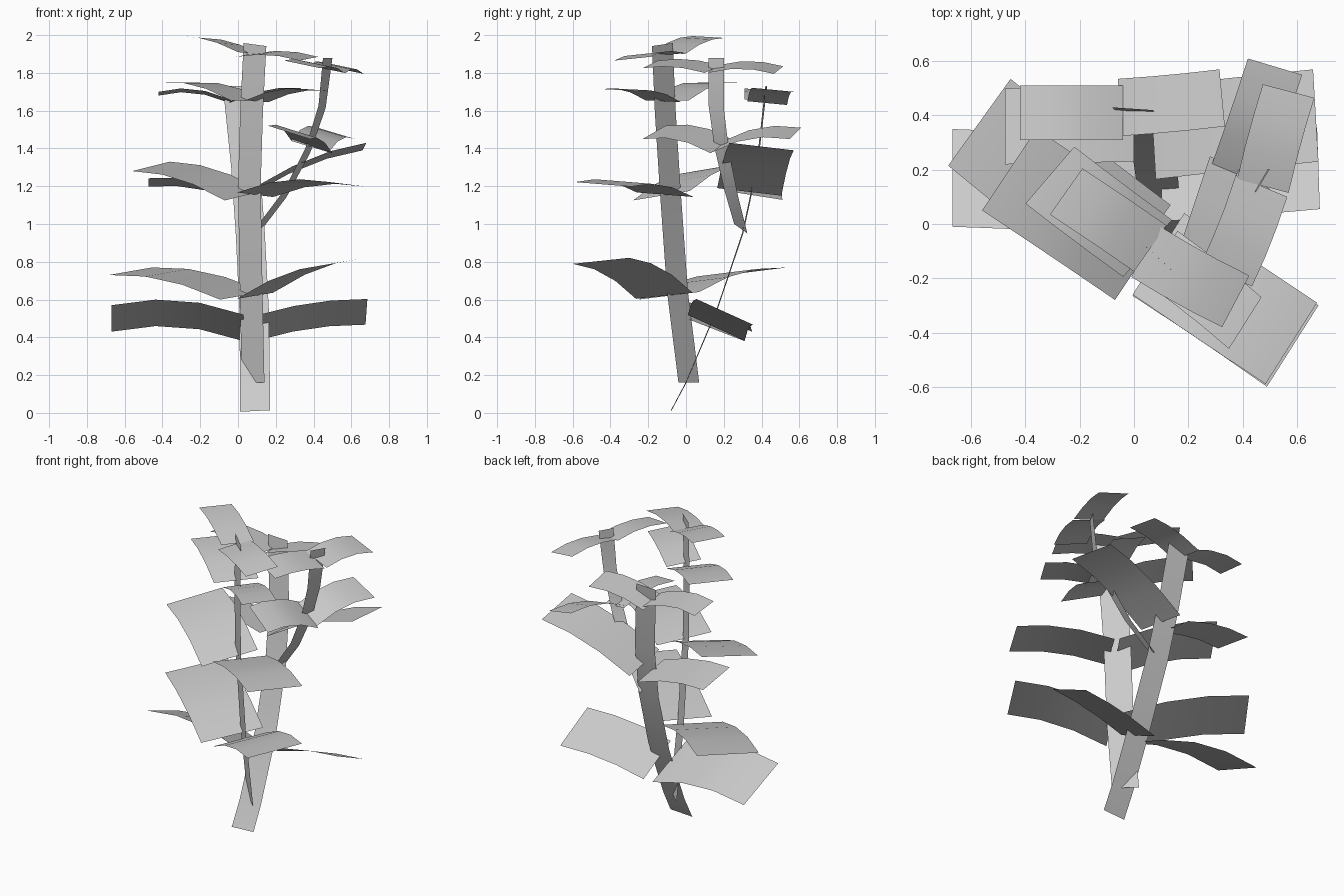
import bpy
import bmesh
from mathutils import Vector as V

cube = bpy.data.objects.get("Cube")
if cube:
    bpy.data.objects.remove(cube, do_unlink=True)

# Single matt grey
grey = bpy.data.materials.new("light_grey")
grey.use_nodes = True
grey.diffuse_color = (0.6, 0.6, 0.6, 1)
bsdf = next(n for n in grey.node_tree.nodes if n.type == 'BSDF_PRINCIPLED')
bsdf.inputs["Base Color"].default_value = (0.6, 0.6, 0.6, 1)
bsdf.inputs["Roughness"].default_value = 0.8


def strip(name, stations, facing):
    """Flat ribbon through (centre, half width) stations, turned toward facing."""
    bm = bmesh.new()
    rows = [(bm.verts.new(c - w), bm.verts.new(c + w)) for c, w in stations]
    for (a, b), (c, d) in zip(rows, rows[1:]):
        bm.faces.new((a, b, d, c))
    bm.normal_update()
    if sum(f.normal.dot(facing) for f in bm.faces) < 0:
        bmesh.ops.reverse_faces(bm, faces=bm.faces[:])
    for f in bm.faces:
        f.smooth = True
    mesh = bpy.data.meshes.new(name)
    bm.to_mesh(mesh)
    bm.free()
    mesh.materials.append(grey)
    ob = bpy.data.objects.new(name, mesh)
    bpy.context.collection.objects.link(ob)


def leaf(name, inner, middle, outer, half):
    """Three-segment card arching through its inner, middle and outer centres."""
    p, m, q, w = V(inner), V(middle), V(outer), V(half)
    path = []
    for i in range(4):
        t = i / 3
        c = p * (1 - t) * (1 - 2 * t) + m * 4 * t * (1 - t) + q * t * (2 * t - 1)
        path.append((c, w))
    strip(name, path, V((0, 0, 1)))


def stem(name, points, half_start, half_end, facing):
    n = len(points) - 1
    strip(name, [(V(c), V(half_start).lerp(V(half_end), i / n))
                 for i, c in enumerate(points)], V(facing))


# Stems
stem("rear_stem", [(.09, -.08, .01), (.09, 0, .16), (.085, .165, .55), (.065, .3, .95),
                   (.04, .375, 1.3), (-.005, .425, 1.73)],
     (.08, 0, .004), (.075, -.005, 0), (0, -1, 0))
stem("front_stem", [(.08, .015, .16), (.07, -.045, .64), (.06, -.085, 1.2),
                    (.072, -.11, 1.6), (.09, -.125, 1.95)],
     (.06, -.055, 0), (.06, -.055, -.008), (-1, -1, 0))
stem("side_branch", [(.11, .29, .975), (.25, .24, 1.16), (.37, .19, 1.39),
                     (.445, .16, 1.62), (.475, .16, 1.88)],
     (0, .035, -.025), (.025, .042, 0), (1, -.5, 0))

# Leaves on the rear stem
leaf("rear_low_leaf_right", (.03, .13, .45), (-.32, .155, .527), (-.67, .17, .5), (0, .18, -.07))
leaf("rear_low_leaf_left", (.1, .16, .45), (.39, .18, .515), (.68, .205, .535), (-.005, .15, -.068))
leaf("rear_mid_leaf_right", (0, .37, 1.15), (-.25, .365, 1.215), (-.475, .36, 1.22), (0, .14, -.022))
leaf("rear_mid_leaf_left", (.07, .335, 1.17), (.38, .37, 1.33), (.67, .4, 1.41), (-.01, .17, -.02))
leaf("rear_top_leaf_right", (-.04, .41, 1.65), (-.24, .41, 1.705), (-.42, .41, 1.69), (0, .1, -.01))
leaf("rear_top_leaf_left", (-.05, .43, 1.64), (.14, .445, 1.7), (.325, .465, 1.71), (-.01, .105, -.01))

# Leaves on the front stem
leaf("front_low_leaf_right", (.02, -.09, .62), (-.28, .14, .725), (-.57, .375, .75), (.115, .16, .02))
leaf("front_low_leaf_left", (.09, -.115, .62), (.34, -.28, .75), (.585, -.45, .805), (.095, .15, .016))
leaf("front_mid_leaf_right", (.03, -.13, 1.15), (-.22, .04, 1.265), (-.46, .2, 1.305), (.1, .15, .025))
leaf("front_mid_leaf_left", (.09, -.11, 1.155), (.34, -.28, 1.22), (.58, -.44, 1.21), (.095, .15, -.012))
leaf("front_upper_leaf_right", (.05, -.09, 1.655), (-.14, .05, 1.735), (-.31, .18, 1.748), (.09, .105, 0))
leaf("front_upper_leaf_left", (.1, -.12, 1.65), (.26, -.24, 1.705), (.41, -.365, 1.71), (.06, .095, -.005))
leaf("front_top_leaf_right", (.06, -.09, 1.905), (-.1, .02, 1.97), (-.25, .12, 1.99), (.06, .085, -.005))
leaf("front_top_leaf_left", (.04, -.1, 1.895), (.21, -.2, 1.905), (.375, -.285, 1.875), (.05, .095, .01))

# Leaves on the side branch
leaf("branch_mid_leaf_back", (.38, .17, 1.41), (.45, .37, 1.482), (.52, .58, 1.48), (.1, -.03, -.03))
leaf("branch_mid_leaf_front", (.39, .19, 1.41), (.33, .01, 1.482), (.27, -.17, 1.485), (.11, -.06, -.035))
leaf("branch_top_leaf_back", (.475, .14, 1.82), (.52, .32, 1.842), (.57, .49, 1.815), (.095, -.025, -.02))
leaf("branch_top_leaf_front", (.47, .14, 1.82), (.41, -.03, 1.852), (.34, -.19, 1.845), (.095, -.04, -.02))
